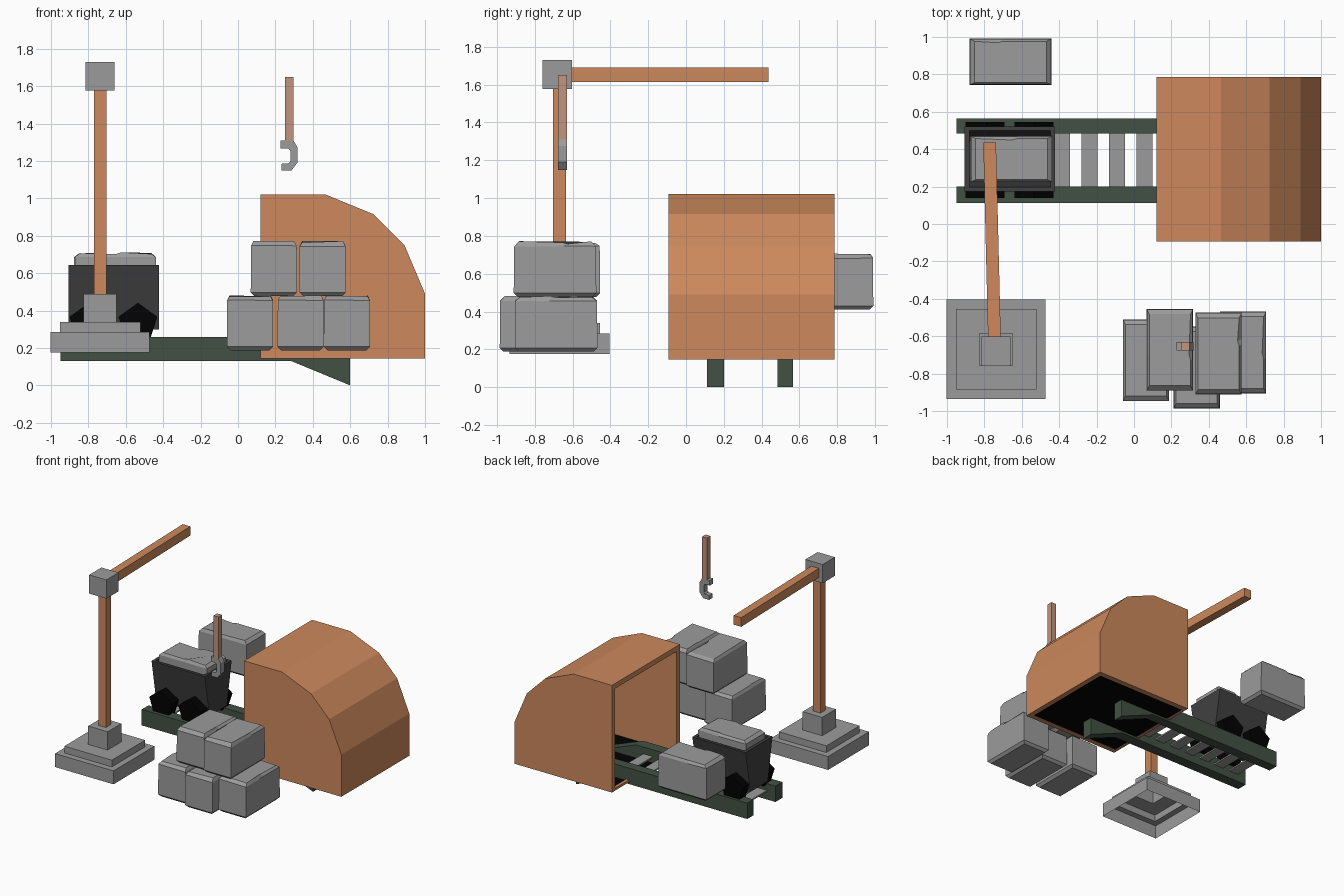
import bpy, bmesh, math, random

if "Cube" in bpy.data.objects:
    bpy.data.objects.remove(bpy.data.objects["Cube"])

random.seed(4)


def material(name, rgb):
    m = bpy.data.materials.new(name)
    m.diffuse_color = (*rgb, 1)
    m.use_nodes = True
    m.node_tree.nodes["Principled BSDF"].inputs["Base Color"].default_value = m.diffuse_color
    return m


WOOD = material("orange wood", (0.61, 0.25, 0.108))
STONE = material("grey stone", (0.33, 0.33, 0.33))
IRON = material("dark iron", (0.051, 0.051, 0.051))
BLACK = material("black", (0.0005, 0.0005, 0.0005))
GREEN = material("dark green rail", (0.055, 0.083, 0.058))
ROPE = material("pale rope", (0.53, 0.305, 0.21))


def loft(name, loops, mat, cap_start=True, cap_end=True):
    """Skin a list of matching point loops and cap the ends."""
    bm = bmesh.new()
    rings = [[bm.verts.new(p) for p in loop] for loop in loops]
    n = len(rings[0])
    for a, b in zip(rings, rings[1:]):
        for i in range(n):
            j = (i + 1) % n
            bm.faces.new((a[i], a[j], b[j], b[i]))
    if cap_start:
        bm.faces.new(rings[0][::-1])
    if cap_end:
        bm.faces.new(rings[-1])
    if cap_start and cap_end:
        bmesh.ops.recalc_face_normals(bm, faces=bm.faces)
    mesh = bpy.data.meshes.new(name)
    bm.to_mesh(mesh)
    bm.free()
    mesh.materials.append(mat)
    ob = bpy.data.objects.new(name, mesh)
    bpy.context.collection.objects.link(ob)
    return ob


def rect(x0, x1, y0, y1, z):
    return [(x0, y0, z), (x1, y0, z), (x1, y1, z), (x0, y1, z)]


def box(name, x0, x1, y0, y1, z0, z1, mat):
    return loft(name, [rect(x0, x1, y0, y1, z0), rect(x0, x1, y0, y1, z1)], mat)


def prism(name, profile, y0, y1, mat):
    """Extrude an x-z profile along y."""
    return loft(name, [[(x, y, z) for x, z in profile] for y in (y0, y1)], mat)


def rock(name, centre, z0, z1, along_x=False):
    """Chamfered block with a small crack nicked into the top edge of one long side."""
    w, l = 0.124, 0.2185
    mid = random.uniform(-0.3, 0.3)
    outline = [(-1, -1), (1, -1), (1, mid), (1, mid + 0.14), (1, 1),
               (-1, 1), (-1, mid + 0.14), (-1, mid)]
    loops = []
    for inset_x, inset_y, z, jit in ((0.02, 0.02, z0, 0), (0, 0, z0 + 0.02, 0),
                                     (0.002, 0.002, z1 - 0.028, 0.003),
                                     (0.014, 0.027, z1 - 0.005, 0.005)):
        loop = []
        for k, (sx, sy) in enumerate(outline):
            x, y = sx * (w - inset_x), sy * (l - inset_y)
            nick = 0.008 if jit > 0.004 and k == 3 else 0
            x -= sx * nick
            if along_x:
                x, y = -y, x
            loop.append((centre[0] + x, centre[1] + y, z - nick + random.uniform(-jit, jit)))
        loops.append(loop)
    return loft(name, loops, STONE)


# tunnel shell, open towards -x, with a sill and a black floor
tunnel = prism("tunnel_shell", [(0.12, 0.145), (0.12, 1.022), (0.465, 1.022), (0.725, 0.915),
                                (0.89, 0.75), (1.0, 0.49), (1.0, 0.145)], -0.093, 0.786, WOOD)
cutter = prism("tunnel_cutter", [(0.05, 0.1), (0.05, 0.98), (0.455, 0.98), (0.70, 0.882),
                                 (0.855, 0.728), (0.96, 0.482), (0.96, 0.1)], -0.05, 0.744, WOOD)
cutter.hide_render = True
cutter.hide_viewport = True
mod = tunnel.modifiers.new("hollow", 'BOOLEAN')
mod.operation = 'DIFFERENCE'
mod.solver = 'EXACT'
mod.object = cutter
box("tunnel_floor", 0.14, 0.962, -0.052, 0.746, 0.146, 0.152, BLACK)
box("tunnel_sill", 0.12, 0.145, -0.052, 0.746, 0.145, 0.165, WOOD)

# rails dipping inside the tunnel, and thin ties
rail = [(-0.95, 0.13), (-0.95, 0.26), (0.31, 0.26), (0.6, 0.15), (0.6, 0.0), (0.285, 0.13)]
for side, y0, y1 in (("near", 0.112, 0.2), ("far", 0.485, 0.565)):
    prism("rail_" + side, rail, y0, y1, GREEN)
for i in range(8):
    x = -0.828 + 0.1475 * i
    box("tie", x - 0.043, x + 0.043, 0.19, 0.495, 0.192, 0.204, STONE)

# mine cart: bucket narrowing downwards in y
loft("cart_bucket", [rect(-0.905, -0.423, 0.235, 0.46, 0.30), rect(-0.905, -0.423, 0.175, 0.522, 0.645),
                     rect(-0.88, -0.446, 0.197, 0.50, 0.645), rect(-0.88, -0.446, 0.25, 0.445, 0.36)], IRON)

# five-sided wheels
for x in (-0.797, -0.535):
    pent = [(x + 0.109 * math.sin(k * math.tau / 5), 0.333 + 0.109 * math.cos(k * math.tau / 5))
            for k in range(5)]
    prism("cart_wheel", pent, 0.14, 0.23, BLACK)
    prism("cart_wheel", pent, 0.46, 0.545, BLACK)

# stone blocks: cart load, one behind, and the pile
rock("cart_load", (-0.655, 0.347), 0.42, 0.712, True)
rock("rear_block", (-0.66, 0.867), 0.41, 0.71, True)
for x, y, z in ((0.064, -0.729, 0.188), (0.335, -0.767, 0.188), (0.583, -0.687, 0.188),
                (0.192, -0.673, 0.478), (0.452, -0.693, 0.478)):
    rock("pile_block", (x, y), z, z + 0.295)

# crane: hollow stepped base, post, head and slightly turned arm
cx, cy = -0.737, -0.67
steps = ((0.265, 0.175), (0.265, 0.285), (0.215, 0.285), (0.215, 0.34), (0.088, 0.34), (0.088, 0.49))
loft("crane_base", [rect(cx - h, cx + h, cy - h, cy + h, z) for h, z in steps], STONE, cap_start=False)
box("crane_post", cx - 0.034, cx + 0.034, cy - 0.034, cy + 0.034, 0.485, 1.59, WOOD)
box("crane_head", cx - 0.078, cx + 0.078, cy - 0.09, cy + 0.068, 1.577, 1.73, STONE)
loft("crane_arm", [[(x + s, y, z) for s, z in ((-0.034, 1.615), (0.034, 1.615), (0.034, 1.69), (-0.034, 1.69))]
                   for x, y in ((-0.746, -0.62), (-0.772, 0.437))], WOOD)

# hanging rope and hook
box("hook_rope", 0.252, 0.296, -0.676, -0.63, 1.305, 1.65, ROPE)
prism("hook", [(0.227, 1.31), (0.296, 1.31), (0.317, 1.275), (0.317, 1.19), (0.287, 1.15), (0.232, 1.15),
               (0.232, 1.185), (0.27, 1.187), (0.28, 1.2), (0.28, 1.255), (0.268, 1.268), (0.227, 1.268)],
      -0.676, -0.63, STONE)
